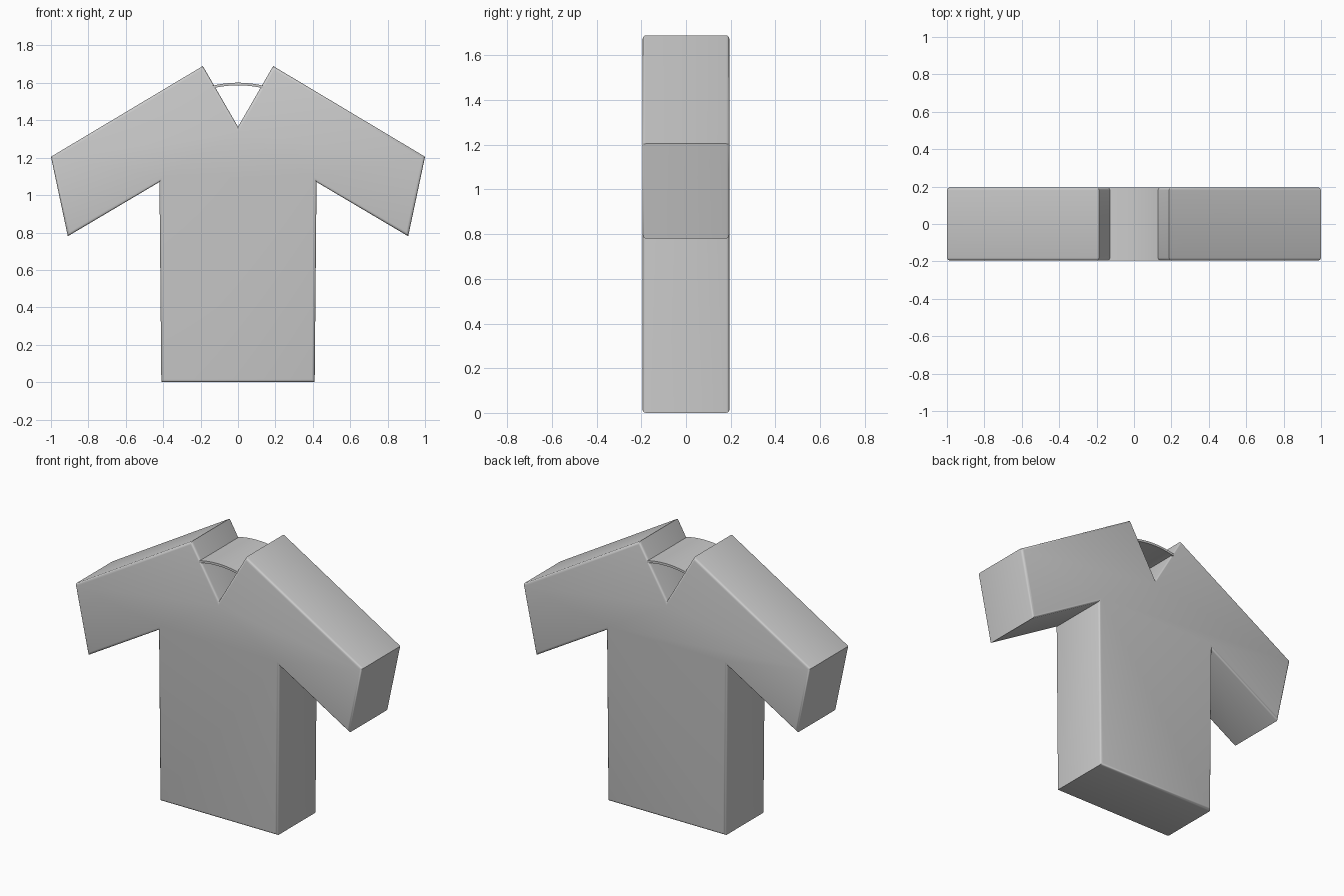
import bpy, bmesh, math

if "Cube" in bpy.data.objects:
    bpy.data.objects.remove(bpy.data.objects["Cube"])

HALF_DEPTH = 0.195


def extrude_profile(name, points, bevel=0.0):
    """Solid from an x/z outline, extruded along y, with rounded front and back rims."""
    bm = bmesh.new()
    face = bm.faces.new([bm.verts.new((x, -HALF_DEPTH, z)) for x, z in points])
    ret = bmesh.ops.extrude_face_region(bm, geom=[face], use_keep_orig=True)
    for v in ret["geom"]:
        if isinstance(v, bmesh.types.BMVert):
            v.co.y = HALF_DEPTH
    bmesh.ops.recalc_face_normals(bm, faces=bm.faces[:])
    if bevel:
        rims = [e for e in bm.edges if abs(e.verts[0].co.y - e.verts[1].co.y) < 1e-5]
        bmesh.ops.bevel(bm, geom=rims, offset=bevel, segments=3, profile=0.5,
                        affect='EDGES', clamp_overlap=True)
    mesh = bpy.data.meshes.new(name)
    bm.to_mesh(mesh)
    bm.free()
    obj = bpy.data.objects.new(name, mesh)
    bpy.context.collection.objects.link(obj)
    bpy.context.view_layer.objects.active = obj
    bpy.ops.object.select_all(action='DESELECT')
    obj.select_set(True)
    bpy.ops.object.shade_smooth_by_angle(angle=math.radians(35))
    return obj


# Shirt body with sleeves and V neck: right half outline, mirrored
right = [(0.41, 0.0), (0.42, 1.07), (0.91, 0.78), (1.0, 1.205), (0.188, 1.69)]
outline = right + [(0.0, 1.365)] + [(-x, z) for x, z in reversed(right)]
extrude_profile("shirt_body", outline, bevel=0.015)

# Curved collar strip bridging the neck opening
N, W, BASE, RISE = 12, 0.135, 1.571, 0.016


def arc(z0):
    xs = [-W + 2 * W * i / N for i in range(N + 1)]
    return [(x, z0 + RISE * (1 - (x / W) ** 2)) for x in xs]


extrude_profile("neck_collar", arc(BASE) + arc(BASE + 0.014)[::-1])
